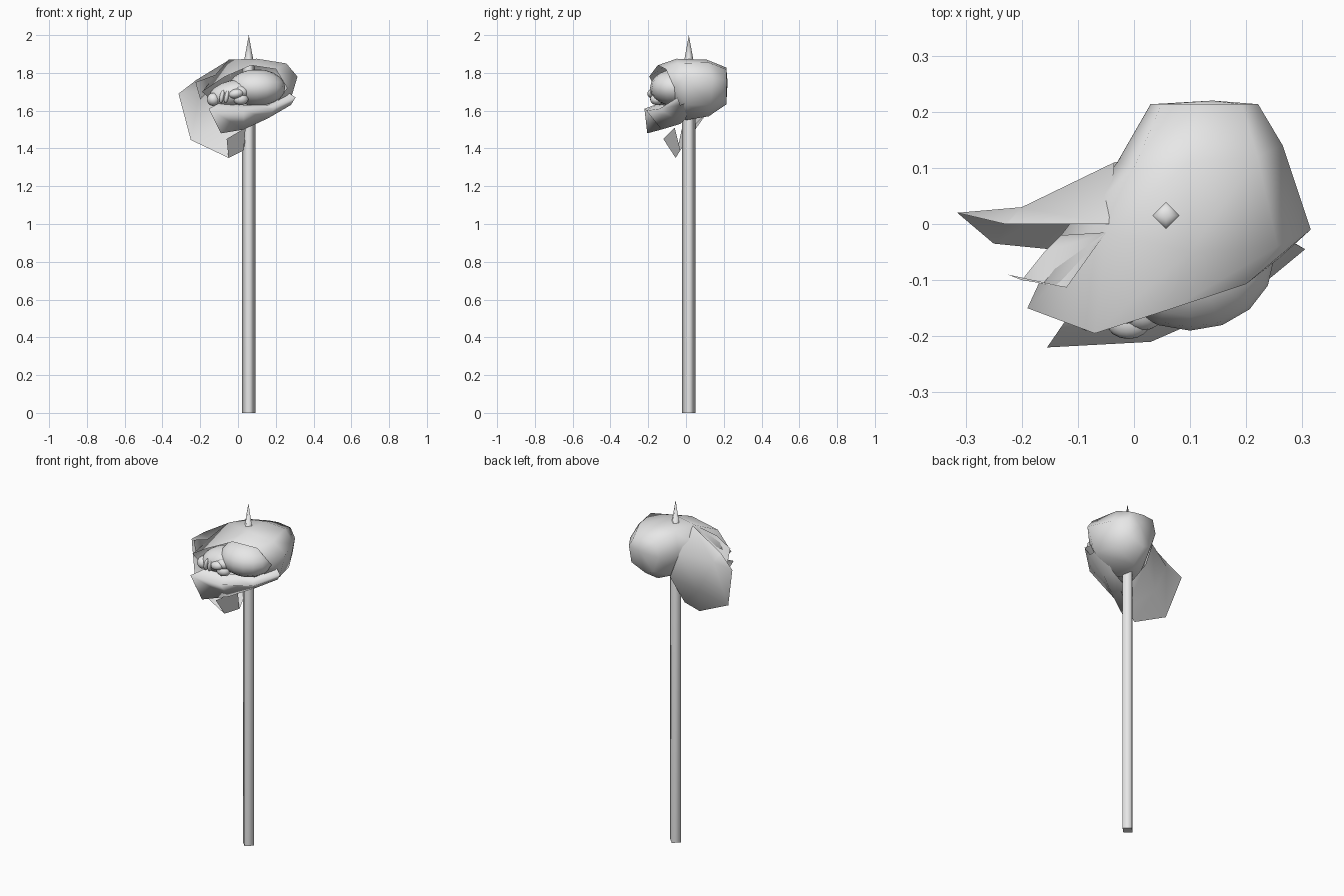
import bpy
import bmesh
from math import sin, cos, tau
from mathutils import Vector, Matrix

if "Cube" in bpy.data.objects:
    bpy.data.objects.remove(bpy.data.objects["Cube"], do_unlink=True)

grey = bpy.data.materials.new("plain_light_grey")
grey.use_nodes = True
grey.diffuse_color = (0.8, 0.8, 0.8, 1)
grey.node_tree.nodes["Principled BSDF"].inputs["Base Color"].default_value = grey.diffuse_color


def finish(name, bm):
    """Turn a bmesh into a smooth shaded grey object."""
    bmesh.ops.recalc_face_normals(bm, faces=bm.faces)
    for face in bm.faces:
        face.smooth = True
    mesh = bpy.data.meshes.new(name)
    bm.to_mesh(mesh)
    bm.free()
    mesh.materials.append(grey)
    obj = bpy.data.objects.new(name, mesh)
    bpy.context.collection.objects.link(obj)
    return obj


def loft(name, rows, closed=False, tip=None):
    """Skin a list of point rows; closed rows become rings, tip closes the last ring."""
    bm = bmesh.new()
    grid = [[bm.verts.new(point) for point in row] for row in rows]
    count = len(rows[0])
    steps = range(count if closed else count - 1)
    for lower, upper in zip(grid, grid[1:]):
        for i in steps:
            j = (i + 1) % count
            bm.faces.new((lower[i], lower[j], upper[j], upper[i]))
    if tip is not None:
        apex = bm.verts.new(tip)
        for i in steps:
            bm.faces.new((grid[-1][i], grid[-1][(i + 1) % count], apex))
    return finish(name, bm)


def ball(name, centre, radii, turn=0.0):
    """Ellipsoid, turned around the front-to-back axis."""
    bm = bmesh.new()
    bmesh.ops.create_uvsphere(bm, u_segments=16, v_segments=10, radius=1)
    shape = Matrix.Rotation(turn, 4, "Y") @ Matrix.Diagonal((*radii, 1))
    bmesh.ops.transform(bm, matrix=Matrix.Translation(centre) @ shape, verts=bm.verts)
    return finish(name, bm)


# Four-sided pole with a sharpened end
def diamond(radius, height):
    return [(.057 + radius * cos(k * tau / 4), .015 + radius * sin(k * tau / 4), height)
            for k in range(4)]


loft("pole", [diamond(.035, 0), diamond(.035, 1.81)], closed=True, tip=(.057, .015, 2))
foot = diamond(.035, 0)
loft("pole_foot", [foot[:2], [foot[3], foot[2]]])

# Hair cap: open at the face, closing to a blunt back
face_edge = [(-.07, -.195, 1.78), (.07, -.15, 1.84), (.2, -.107, 1.82), (.26, -.06, 1.72),
             (.2, -.06, 1.64), (.06, -.1, 1.61), (-.1, -.14, 1.62), (-.19, -.15, 1.7)]
crown = [(-.05, -.015, 1.87), (.1, -.05, 1.875), (.256, -.04, 1.85), (.315, -.01, 1.78),
         (.27, 0, 1.63), (.1, 0, 1.55), (-.03, -.02, 1.57), (-.13, -.02, 1.72)]
rear = [(0, .1, 1.86), (.1, .11, 1.87), (.22, .12, 1.855), (.265, .14, 1.77),
        (.24, .13, 1.63), (.1, .12, 1.57), (.02, .1, 1.6), (-.03, .11, 1.74)]
back_centre = Vector((.14, .22, 1.75))
blunt = [back_centre.lerp(Vector((x, .21, z)), .65) for x, y, z in rear]
loft("hair_cap", [face_edge, crown, rear, blunt], closed=True, tip=back_centre)

# Long hair sweeping sideways and down
loft("hanging_hair", [
    [(-.045, 0, 1.87), (-.035, .11, 1.75), (.02, .12, 1.6), (.05, .04, 1.52)],
    [(-.225, 0, 1.76), (-.2, .03, 1.71), (-.11, .045, 1.52), (.03, -.03, 1.39)],
    [(-.23, 0, 1.755), (-.315, .02, 1.69), (-.25, -.035, 1.445), (-.05, -.055, 1.35)],
])
loft("hair_fold", [
    [(-.05, -.055, 1.35), (.03, -.03, 1.39)],
    [(-.06, -.12, 1.45), (.04, -.06, 1.51)],
])

# Loose pointed lock beside the brow
loft("side_lock", [
    [(-.05, -.015, 1.87), (-.13, -.02, 1.76)],
    [(-.12, -.113, 1.79), (-.16, -.05, 1.7)],
    [(-.225, -.09, 1.75), (-.2, -.1, 1.66)],
])

# Ragged collar below the face
loft("collar", [
    [(-.1, -.14, 1.64), (.03, -.12, 1.63), (.16, -.08, 1.63), (.26, -.02, 1.7)],
    [(-.155, -.22, 1.61), (.03, -.21, 1.6), (.19, -.14, 1.61), (.305, -.045, 1.67)],
    [(-.09, -.205, 1.48), (.03, -.13, 1.5), (.16, -.06, 1.56), (.28, -.03, 1.63)],
    [(-.06, -.1, 1.56), (.04, -.03, 1.53), (.14, 0, 1.56), (.26, .02, 1.65)],
])

# Tilted face: forehead, jaw and small features
ball("forehead", (.1, -.06, 1.722), (.15, .13, .097))
ball("jaw", (-.03, -.085, 1.69), (.13, .1, .07), -.25)
ball("nose", (-.01, -.175, 1.69), (.04, .03, .025), -.2)
ball("chin", (-.13, -.13, 1.66), (.035, .04, .035))
for part, height in (("upper", 1.7), ("lower", 1.66)):
    ball(part + "_cheek", (.015, -.155, height), (.04, .035, .03))
for part, x in (("upper", -.06), ("lower", -.085)):
    ball(part + "_lip", (x, -.17, 1.675), (.012, .02, .035), .2)
